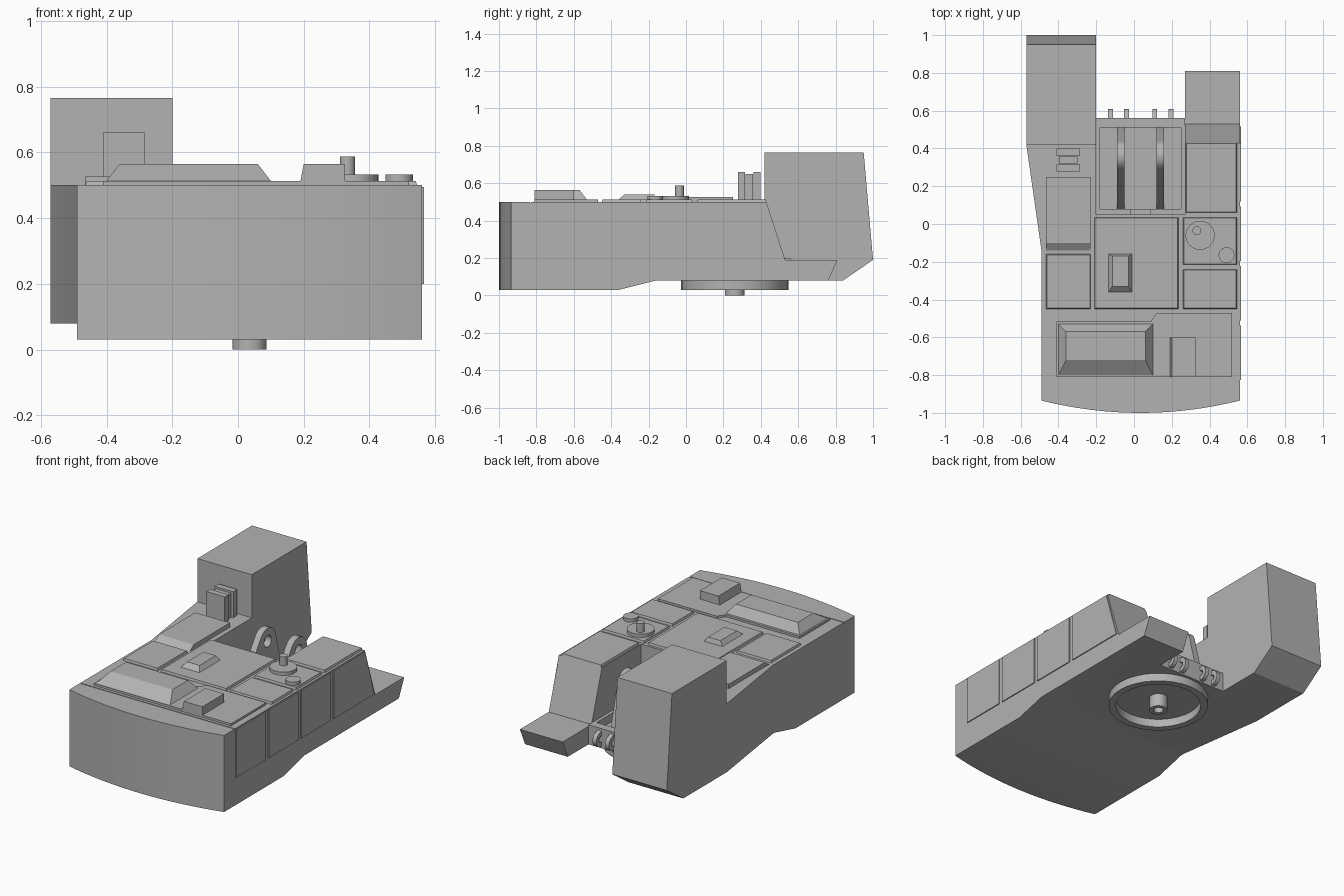
import bpy, bmesh, math
from mathutils import Vector
from mathutils.geometry import convex_hull_2d

cube = bpy.data.objects.get("Cube")
if cube:
    bpy.data.objects.remove(cube, do_unlink=True)

grey = bpy.data.materials.new("hull_grey")
grey.use_nodes = True
COLOR = (0.45, 0.45, 0.45, 1)
grey.diffuse_color = COLOR
for node in grey.node_tree.nodes:
    if node.type == 'BSDF_PRINCIPLED':
        node.inputs["Base Color"].default_value = COLOR


def circle(u, v, r, n=32):
    return [(u + r * math.cos(2 * math.pi * i / n), v + r * math.sin(2 * math.pi * i / n))
            for i in range(n)]


def prism(name, loops, lo, hi, axis='z'):
    """Extrude outline (plus optional holes) along z, or a (y, z) outline along x."""
    bm = bmesh.new()
    place = (lambda p: (p[0], p[1], lo)) if axis == 'z' else (lambda p: (lo, p[0], p[1]))
    edges = []
    for loop in loops:
        vs = [bm.verts.new(place(p)) for p in loop]
        edges += [bm.edges.new((vs[i - 1], vs[i])) for i in range(len(vs))]
    if len(loops) == 1:
        bm.faces.new(vs)
    else:
        bmesh.ops.triangle_fill(bm, edges=edges, use_beauty=True)
    res = bmesh.ops.extrude_face_region(bm, geom=bm.faces[:], use_keep_orig=True)
    moved = [g for g in res["geom"] if isinstance(g, bmesh.types.BMVert)]
    step = Vector((0, 0, hi - lo)) if axis == 'z' else Vector((hi - lo, 0, 0))
    bmesh.ops.translate(bm, verts=moved, vec=step)
    bmesh.ops.recalc_face_normals(bm, faces=bm.faces[:])
    mesh = bpy.data.meshes.new(name)
    bm.to_mesh(mesh)
    bm.free()
    mesh.materials.append(grey)
    obj = bpy.data.objects.new(name, mesh)
    bpy.context.collection.objects.link(obj)
    return obj


def box(name, x0, x1, y0, y1, z0, z1, inset=(0, 0, 0, 0)):
    """Box whose top is pulled in by inset = (left, right, front, back)."""
    obj = prism(name, [[(x0, y0), (x1, y0), (x1, y1), (x0, y1)]], z0, z1)
    a, b, c, d = inset
    for v in obj.data.vertices:
        if v.co.z > (z0 + z1) / 2:
            v.co.x += a if v.co.x < (x0 + x1) / 2 else -b
            v.co.y += c if v.co.y < (y0 + y1) / 2 else -d
    return obj


def boolean(obj, cutter, operation):
    mod = obj.modifiers.new("cut", 'BOOLEAN')
    mod.object, mod.operation, mod.solver = cutter, operation, 'EXACT'
    bpy.context.view_layer.objects.active = obj
    bpy.ops.object.modifier_apply(modifier=mod.name)
    bpy.data.objects.remove(cutter, do_unlink=True)


def smooth(obj):
    bpy.ops.object.select_all(action='DESELECT')
    obj.select_set(True)
    bpy.context.view_layer.objects.active = obj
    bpy.ops.object.shade_smooth_by_angle(angle=math.radians(30))


def disc(name, x, y, r, z0, z1, hole=0):
    loops = [circle(x, y, r)] + ([circle(x, y, hole)] if hole else [])
    smooth(prism(name, loops, z0, z1))


def lug(name, x, base, centre, r, hole, width):
    pts = base + circle(*centre, r, 24)
    outline = [pts[i] for i in convex_hull_2d(pts)]
    smooth(prism(name, [outline, circle(*centre, hole, 16)], x - width / 2, x + width / 2, 'x'))


# Hull: plan outline with a curved front, trimmed by the side profile
MID, HALF = 0.035, 0.525
front = [(MID + HALF * i / 8, -1 + 0.065 * (i / 8) ** 2) for i in range(-8, 9)]
plan = front + [(0.56, 0.9), (0.27, 0.9), (0.27, 0.05), (-0.2, 0.05),
                (-0.2, 0.42), (-0.57, 0.42), (-0.49, -0.14)]
profile = [(-1.1, 0.03), (-0.36, 0.03), (-0.16, 0.08), (0.76, 0.08), (0.81, 0.19),
           (0.53, 0.19), (0.43, 0.5), (-1.1, 0.5)]
hull = prism("hull", [plan], 0, 0.6)
boolean(hull, prism("profile_cutter", [profile], -0.8, 0.8, 'x'), 'INTERSECT')
boolean(hull, box("seam_cutter", -0.8, 0.8, -0.834, -0.828, 0.494, 0.6), 'DIFFERENCE')
smooth(hull)

# Tall rear block
prism("rear_block", [[(0.42, 0.08), (0.84, 0.08), (1.0, 0.19), (0.95, 0.765), (0.42, 0.765)]],
      -0.57, -0.2, 'x')

# Open rear bay with sunken floor and pivot lugs
bay = box("bay_floor", -0.2, 0.27, 0.05, 0.56, 0.08, 0.2)
boolean(bay, box("bay_cutter", -0.18, 0.25, 0.08, 0.51, 0.15, 0.4), 'DIFFERENCE')
for i, x in enumerate((-0.07, 0.14)):
    lug(f"pivot_lug_{i}", x, [(0.08, 0.15), (0.51, 0.15)], (0.36, 0.42), 0.08, 0.035, 0.04)
for i, x in enumerate((-0.125, -0.04, 0.11, 0.195)):
    lug(f"rear_lug_{i}", x, [(0.55, 0.09), (0.55, 0.19)], (0.565, 0.135), 0.045, 0.018, 0.026)
box("bay_step", -0.02, 0.09, 0.05, 0.08, 0.2, 0.49)

# Top deck plates
DECK, PLATE = 0.5, 0.513
plates = {
    "centre_plate": (-0.21, 0.235, -0.45, 0.035),
    "right_rear_plate": (-0.465, -0.23, -0.45, -0.16),
    "left_front_plate": (0.26, 0.545, -0.45, -0.24),
    "left_middle_plate": (0.26, 0.545, -0.215, 0.035),
    "left_rear_plate": (0.275, 0.545, 0.06, 0.43),
}
for name, rect in plates.items():
    box(name, *rect, DECK, PLATE, (0.004,) * 4)
prism("right_hatch", [[(-0.14, DECK), (-0.1, 0.527), (0.25, 0.527), (0.25, DECK)]],
      -0.465, -0.23, 'x')
prism("front_plate", [[(-0.41, -0.81), (0.52, -0.81), (0.52, -0.47), (0.12, -0.47),
                       (0.09, -0.515), (-0.41, -0.515)]], DECK, PLATE)

# Raised covers
box("front_cover", -0.4, 0.1, -0.8, -0.53, PLATE, 0.565, (0.04, 0.04, 0.08, 0.04))
box("front_box", 0.19, 0.325, -0.81, -0.6, PLATE, 0.565, (0.01, 0, 0, 0))
box("centre_cover", -0.135, -0.01, -0.36, -0.16, PLATE, 0.54, (0.02, 0.02, 0.03, 0.01))

# Round hatches and knob
disc("large_hatch", 0.35, -0.06, 0.077, PLATE, 0.533)
disc("hatch_knob", 0.333, -0.035, 0.023, 0.53, 0.587)
disc("small_hatch", 0.49, -0.165, 0.042, PLATE, 0.533)

# Upright vent slabs before the rear block
for i, (y, half, top) in enumerate(((0.297, 0.063, 0.66), (0.338, 0.05, 0.65), (0.38, 0.063, 0.66))):
    box(f"vent_slab_{i}", -0.348 - half, -0.348 + half, y - 0.019, y + 0.019, DECK, top)

# Side armour panels
for i, y in enumerate((-0.825, -0.51, -0.195)):
    prism(f"side_panel_{i}", [[(y, 0.2), (y + 0.287, 0.2), (y + 0.287, 0.495), (y, 0.495)]],
          0.555, 0.566, 'x')
prism("side_panel_rear", [[(0.12, 0.2), (0.515, 0.2), (0.425, 0.495), (0.12, 0.495)]],
      0.555, 0.566, 'x')

# Turning ring and hub below
disc("turn_ring", MID, 0.26, 0.287, 0.03, 0.082, 0.245)
disc("turn_hub", MID, 0.26, 0.052, 0, 0.082, 0.028)
